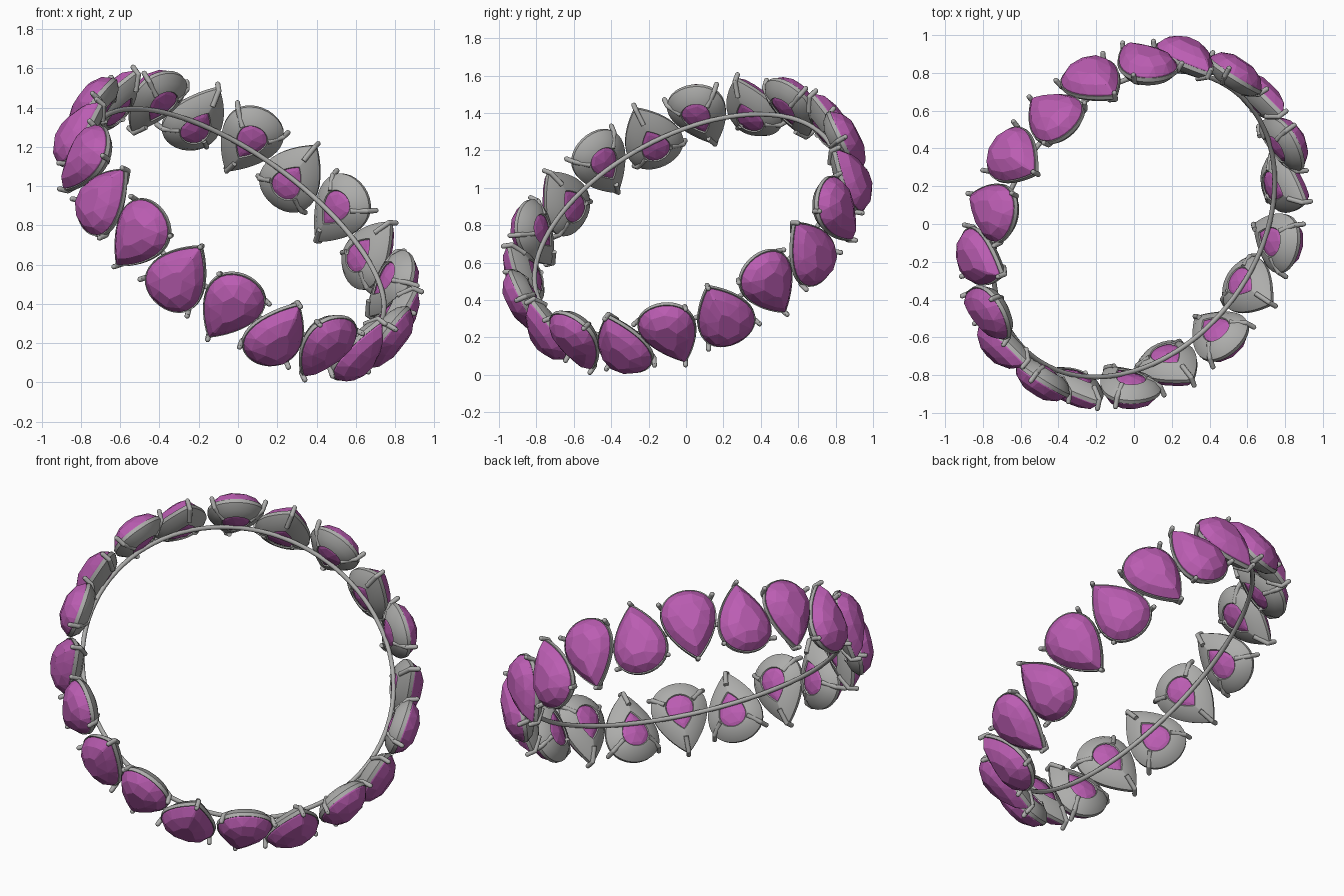
import bpy, bmesh, math
from mathutils import Matrix, Vector

if "Cube" in bpy.data.objects:
    bpy.data.objects.remove(bpy.data.objects["Cube"])

RING_R, GEM_R, COUNT = 0.883, 0.95, 20
HALF_LEN, WIDTH = 0.195, 0.19


def material(name, rgb):
    m = bpy.data.materials.new(name)
    m.diffuse_color = (*rgb, 1)
    m.use_nodes = True
    m.node_tree.nodes["Principled BSDF"].inputs["Base Color"].default_value = m.diffuse_color
    return m


purple = material("purple gem", (0.50, 0.11, 0.45))
silver = material("silver metal", (0.42, 0.42, 0.41))

# Tilted frame of the whole ring: columns are two in-plane axes and the ring axis
axis = Vector((0.537, -0.399, 0.744)).normalized()
flat = Vector((-axis.y, axis.x, 0)).normalized()
rise = axis.cross(flat)
centre = Vector((0, 0, 0.803))


def frame(x, y, z, origin):
    m = Matrix((x, y, z)).transposed().to_4x4()
    m.translation = origin
    return m


# Teardrop outline, pointed end towards +y, scaled about the wide part
def drop(a, s=1.0, z=0.0):
    x = WIDTH * math.sin(a) * abs(math.sin(a / 2)) ** 0.85
    y = HALF_LEN * math.cos(a) - 0.005
    return Vector((x * s, (y + 0.05) * s - 0.05, z))


def ring(n, s, z, shift=0.0):
    return [drop(math.tau * (i + shift) / n, s, z) for i in range(n)]


def finish(bm, name, mat):
    bmesh.ops.recalc_face_normals(bm, faces=bm.faces)
    me = bpy.data.meshes.new(name)
    bm.to_mesh(me)
    bm.free()
    me.materials.append(mat)
    return me


# Faceted stone: hull of girdle, crown, table and pavilion rings
def gem_mesh():
    bm = bmesh.new()
    pts = ring(28, 1.0, 0.0) + ring(28, 0.985, 0.02)
    pts += ring(12, 0.80, 0.062, 0.5) + ring(7, 0.42, 0.092)
    pts += ring(12, 0.74, -0.034) + ring(8, 0.40, -0.058, 0.5)
    pts.append(Vector((0, -0.05, -0.068)))
    for p in pts:
        bm.verts.new(p)
    res = bmesh.ops.convex_hull(bm, input=bm.verts)
    bmesh.ops.delete(bm, geom=[v for v in bm.verts if not v.link_faces], context='VERTS')
    return finish(bm, "gem", purple)


# Metal cup: closed band with an open back showing the stone
def cup_mesh():
    bm = bmesh.new()
    section = [(0.97, 0.012), (1.03, 0.014), (1.04, -0.008), (0.82, -0.044),
               (0.52, -0.062), (0.49, -0.056), (0.80, -0.02)]
    n = 36
    loops = [[bm.verts.new(p) for p in ring(n, s, z)] for s, z in section]
    for k, a in enumerate(loops):
        b = loops[(k + 1) % len(loops)]
        for i in range(n):
            j = (i + 1) % n
            bm.faces.new((a[i], a[j], b[j], b[i]))
    return finish(bm, "cup", silver)


def rod(bm, a, b, r):
    d = b - a
    m = Matrix.Translation((a + b) / 2) @ d.to_track_quat('Z', 'Y').to_matrix().to_4x4()
    bmesh.ops.create_cone(bm, cap_ends=True, segments=10, radius1=r, radius2=r,
                          depth=d.length, matrix=m)
    bmesh.ops.create_uvsphere(bm, u_segments=10, v_segments=6, radius=r,
                              matrix=Matrix.Translation(b))


# Three prongs: one at the point, two beside the round end
def prong_mesh():
    bm = bmesh.new()
    for deg, reach in ((0, 0.010), (130, 0.024), (230, 0.024)):
        edge = drop(math.radians(deg))
        out = (edge - Vector((0, -0.02, 0))).normalized()
        steps = [(-0.075, -0.058), (0.002, -0.015), (reach, 0.032)]
        path = [edge + out * o + Vector((0, 0, z)) for o, z in steps]
        for a, b in zip(path, path[1:]):
            rod(bm, a, b, 0.0135)
    return finish(bm, "prongs", silver)


def place(name, mesh, matrix, smooth=False):
    ob = bpy.data.objects.new(name, mesh)
    bpy.context.collection.objects.link(ob)
    ob.matrix_world = matrix
    return ob


gem, cup, prongs = gem_mesh(), cup_mesh(), prong_mesh()
for me in (cup, prongs):
    tmp = place("tmp", me, Matrix.Identity(4))
    bpy.ops.object.select_all(action='DESELECT')
    tmp.select_set(True)
    bpy.context.view_layer.objects.active = tmp
    bpy.ops.object.shade_smooth_by_angle(angle=math.radians(40))
    bpy.data.objects.remove(tmp)

# Stones around the ring, points alternating down and up
for i in range(COUNT):
    t = math.radians(41.7 - 18 * i)
    out = flat * math.cos(t) + rise * math.sin(t)
    up = axis if i % 2 else -axis
    m = frame(up.cross(out), up, out, centre + out * GEM_R)
    for name, me in (("gem", gem), ("cup", cup), ("prongs", prongs)):
        place(f"{name}_{i + 1}", me, m)

# Thin wire hoop
bpy.ops.mesh.primitive_torus_add(major_radius=RING_R, minor_radius=0.013,
                                 major_segments=96, minor_segments=10)
hoop = bpy.context.object
hoop.name = "wire_hoop"
hoop.matrix_world = frame(flat, rise, axis, centre)
hoop.data.materials.append(silver)
bpy.ops.object.shade_smooth_by_angle(angle=math.radians(60))
